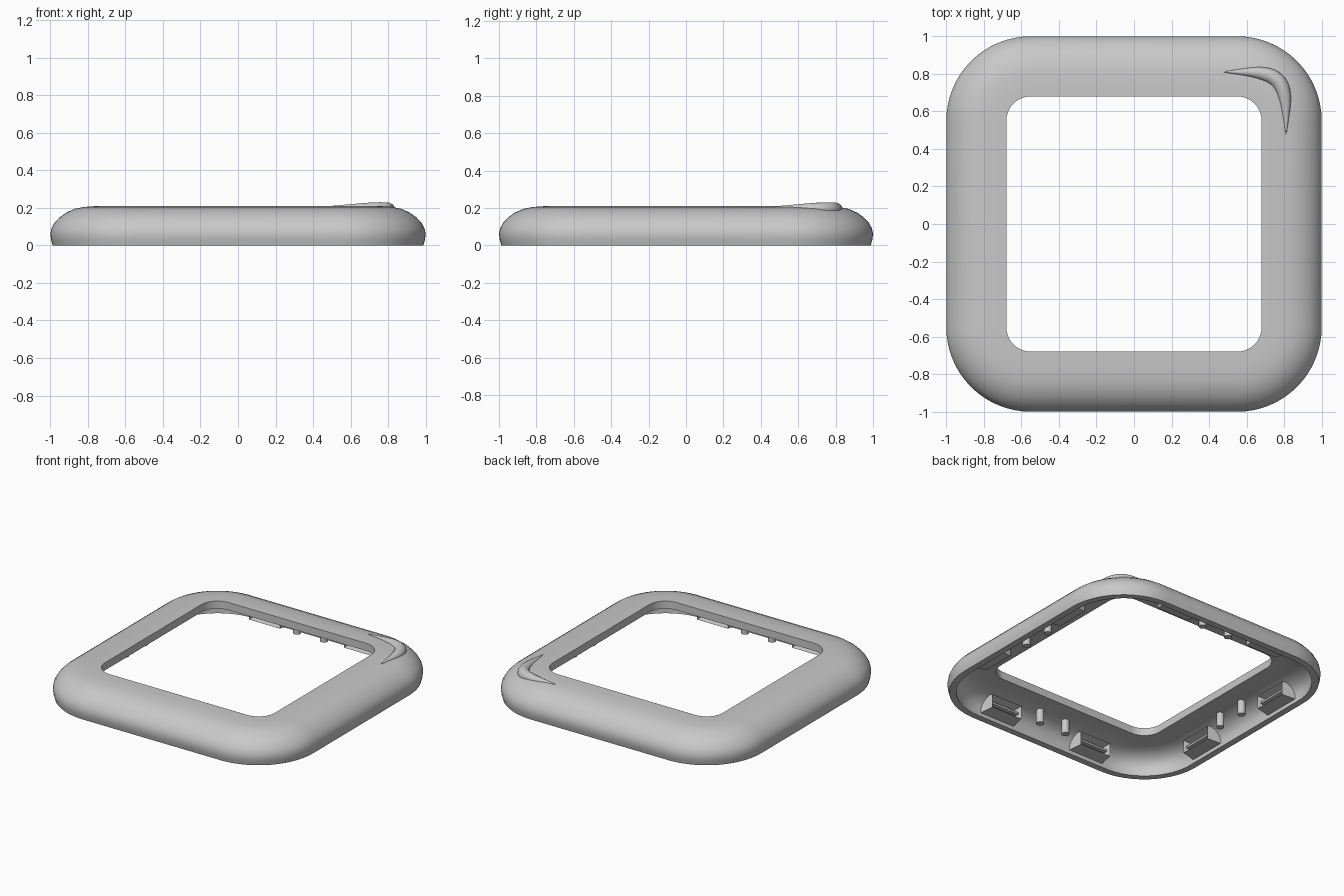
import bpy, bmesh, math
from mathutils import Matrix, Vector

if "Cube" in bpy.data.objects:
    bpy.data.objects.remove(bpy.data.objects["Cube"], do_unlink=True)

grey = bpy.data.materials.new("plain_grey")
grey.use_nodes = True
grey.diffuse_color = (0.58, 0.58, 0.58, 1)
grey.node_tree.nodes["Principled BSDF"].inputs["Base Color"].default_value = (0.58, 0.58, 0.58, 1)

CORNER = 0.55   # centre of every rounded corner
STEPS = 16


def finish(bm, name, angle=35):
    bmesh.ops.recalc_face_normals(bm, faces=bm.faces)
    mesh = bpy.data.meshes.new(name)
    bm.to_mesh(mesh)
    bm.free()
    obj = bpy.data.objects.new(name, mesh)
    bpy.context.collection.objects.link(obj)
    mesh.materials.append(grey)
    bpy.ops.object.select_all(action='DESELECT')
    obj.select_set(True)
    bpy.context.view_layer.objects.active = obj
    bpy.ops.object.shade_smooth_by_angle(angle=math.radians(angle))
    return obj


def rounded_square(bm, half, z):
    """Ring of vertices around a square with concentric round corners."""
    ring = []
    for quarter in range(4):
        mid = math.pi / 4 + quarter * math.pi / 2
        cx = math.copysign(CORNER, math.cos(mid))
        cy = math.copysign(CORNER, math.sin(mid))
        for i in range(STEPS + 1):
            a = (quarter + i / STEPS) * math.pi / 2
            r = half - CORNER
            ring.append(bm.verts.new((cx + r * math.cos(a), cy + r * math.sin(a), z)))
    return ring


# Hollow frame: outer shell, opening edge, underside, back to the bottom rim
section = [(0.988, 0), (0.996, 0.03), (1.0, 0.06), (0.994, 0.09), (0.978, 0.12),
           (0.95, 0.15), (0.915, 0.175), (0.87, 0.195), (0.82, 0.205), (0.75, 0.21),
           (0.68, 0.21), (0.68, 0.155), (0.75, 0.155), (0.82, 0.15), (0.87, 0.138),
           (0.91, 0.115), (0.935, 0.085), (0.946, 0.05), (0.942, 0)]
bm = bmesh.new()
rings = [rounded_square(bm, h, z) for h, z in section]
for ring, after in zip(rings, rings[1:] + rings[:1]):
    for i in range(len(ring)):
        j = (i + 1) % len(ring)
        bm.faces.new((ring[i], ring[j], after[j], after[i]))
finish(bm, "frame_shell")

# Raised crescent on the back left corner
curve = bpy.data.curves.new("corner_crescent", 'CURVE')
curve.dimensions = '3D'
curve.bevel_depth = 0.04
curve.bevel_resolution = 5
spline = curve.splines.new('NURBS')
half_path = [(0.48, 0.81, 0.05), (0.58, 0.81, 0.45), (0.67, 0.81, 0.9)]
path = half_path + [(0.775, 0.775, 1.1)] + [(y, x, r) for x, y, r in reversed(half_path)]
spline.points.add(len(path) - 1)
for point, (x, y, r) in zip(spline.points, path):
    point.co = (x, y, 0.208 - 0.018 * r, 1)
    point.radius = r
spline.use_endpoint_u = True
spline.order_u = 4
crescent = bpy.data.objects.new("corner_crescent", curve)
bpy.context.collection.objects.link(crescent)
curve.materials.append(grey)
bpy.ops.object.select_all(action='DESELECT')
crescent.select_set(True)
bpy.context.view_layer.objects.active = crescent
bpy.ops.object.convert(target='MESH')
bpy.ops.object.shade_smooth_by_angle(angle=math.radians(50))


def add_peg(bm, x, turn):
    place = turn @ Matrix.Translation((x, -0.83, 0.105))
    bmesh.ops.create_cone(bm, cap_ends=True, segments=16, radius1=0.026,
                          radius2=0.026, depth=0.11, matrix=place)


def add_clip(bm, x, turn):
    """Tapered block on the inner wall with a pocket and a catch bar."""
    def block(centre, size):
        return bmesh.ops.create_cube(bm, size=1, matrix=turn @ Matrix.Translation(centre)
                                     @ Matrix.Diagonal((*size, 1)))["verts"]
    verts = block((x, -0.895, 0.085), (0.28, 0.1, 0.11))
    inward = turn.to_3x3() @ Vector((0, 1, 0))
    faces = {f for v in verts for f in v.link_faces}
    for f in faces:
        f.normal_update()
    front = max(faces, key=lambda f: f.normal.dot(inward))
    middle = front.calc_center_median()
    for v in front.verts:
        v.co = middle + (v.co - middle) * 0.88
    bmesh.ops.inset_region(bm, faces=[front], thickness=0.02)
    bmesh.ops.translate(bm, verts=front.verts, vec=inward * -0.055)
    block((x, -0.875, 0.08), (0.22, 0.03, 0.014))


# Matching pegs and clips inside all four walls
sides = ["front", "left", "back", "right"]
for n, side in enumerate(sides):
    turn = Matrix.Rotation(n * math.pi / 2, 4, 'Z')
    pegs, clips = bmesh.new(), bmesh.new()
    for sign in (-1, 1):
        add_peg(pegs, sign * 0.108, turn)
        add_clip(clips, sign * 0.38, turn)
    finish(pegs, side + "_pegs")
    finish(clips, side + "_clips", 20)
